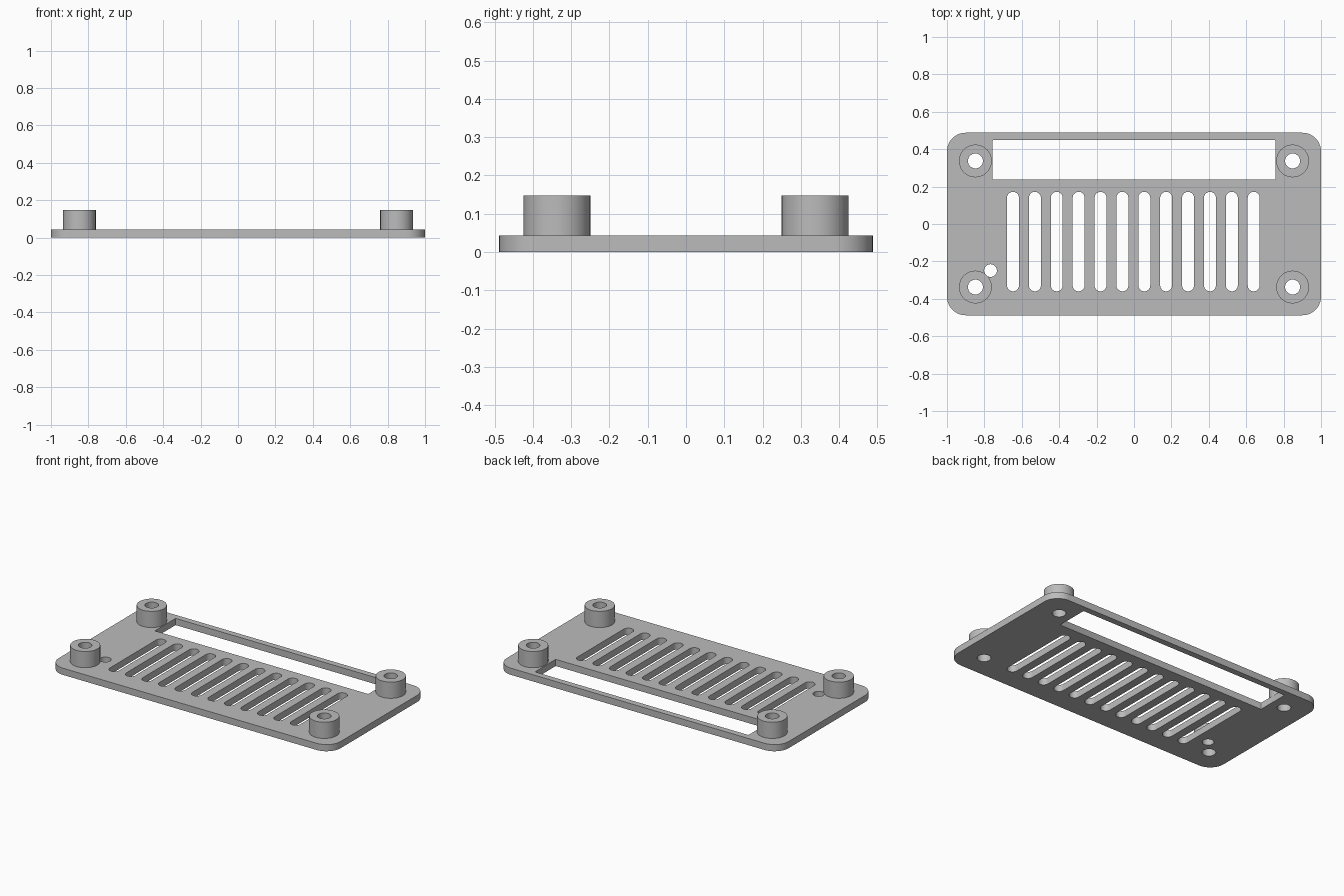
import bpy, bmesh
from math import pi, sin, cos, radians

cube = bpy.data.objects.get("Cube")
if cube:
    bpy.data.objects.remove(cube)

grey = bpy.data.materials.new("plain grey")
grey.use_nodes = True
colour = (0.5, 0.5, 0.5, 1)
grey.diffuse_color = colour
grey.node_tree.nodes["Principled BSDF"].inputs["Base Color"].default_value = colour

PLATE_TOP, BOSS_TOP = 0.043, 0.147
BOSS_X, BOSS_Y, BOSS_R, SCREW_R = 0.848, 0.337, 0.0875, 0.04


def rounded(cx, cy, w, h, r, steps=10):
    """Outline of a rounded rectangle; a circle when w = h = 2r."""
    pts = []
    for q, (sx, sy) in enumerate([(1, 1), (-1, 1), (-1, -1), (1, -1)]):
        for i in range(steps + 1):
            a = (q + i / steps) * pi / 2
            p = (cx + sx * (w / 2 - r) + r * cos(a), cy + sy * (h / 2 - r) + r * sin(a))
            if not pts or abs(p[0] - pts[-1][0]) + abs(p[1] - pts[-1][1]) > 1e-5:
                pts.append(p)
    if abs(pts[0][0] - pts[-1][0]) + abs(pts[0][1] - pts[-1][1]) < 1e-5:
        pts.pop()
    return pts


def circle(cx, cy, r):
    return rounded(cx, cy, 2 * r, 2 * r, r)


def extrude(name, outlines, z0, z1):
    """Filled outline with holes, extruded from z0 to z1."""
    curve = bpy.data.curves.new(name, "CURVE")
    curve.dimensions = "2D"
    curve.fill_mode = "BOTH"
    curve.extrude = (z1 - z0) / 2
    for pts in outlines:
        spline = curve.splines.new("POLY")
        spline.points.add(len(pts) - 1)
        for point, (x, y) in zip(spline.points, pts):
            point.co = (x, y, 0, 1)
        spline.use_cyclic_u = True
    temp = bpy.data.objects.new(name + " outline", curve)
    bpy.context.collection.objects.link(temp)
    bpy.context.view_layer.update()
    depsgraph = bpy.context.evaluated_depsgraph_get()
    mesh = bpy.data.meshes.new_from_object(temp.evaluated_get(depsgraph))
    bpy.data.objects.remove(temp)

    # Weld the caps to the walls
    bm = bmesh.new()
    bm.from_mesh(mesh)
    bmesh.ops.remove_doubles(bm, verts=bm.verts, dist=1e-5)
    bmesh.ops.translate(bm, verts=bm.verts, vec=(0, 0, (z0 + z1) / 2))
    bmesh.ops.recalc_face_normals(bm, faces=bm.faces)
    bm.to_mesh(mesh)
    bm.free()
    mesh.materials.clear()
    mesh.materials.append(grey)
    obj = bpy.data.objects.new(name, mesh)
    bpy.context.collection.objects.link(obj)
    bpy.ops.object.select_all(action="DESELECT")
    obj.select_set(True)
    bpy.context.view_layer.objects.active = obj
    bpy.ops.object.shade_smooth_by_angle(angle=radians(30))
    return obj


corners = [(sx, sy) for sx in (-1, 1) for sy in (-1, 1)]

# Plate with window, vent slots, indicator hole and screw holes
outlines = [rounded(0, 0, 2, 0.976, 0.1),
            rounded(0, 0.344, 1.514, 0.21, 0.005, 3),
            circle(-0.767, -0.249, 0.034)]
outlines += [rounded(-0.647 + 0.117 * i, -0.094, 0.064, 0.532, 0.032) for i in range(12)]
outlines += [circle(sx * BOSS_X, sy * BOSS_Y, SCREW_R) for sx, sy in corners]
extrude("plate", outlines, 0, PLATE_TOP)

# Screw bosses
for sx, sy in corners:
    name = ("back" if sy > 0 else "front") + ("_left" if sx > 0 else "_right") + "_boss"
    x, y = sx * BOSS_X, sy * BOSS_Y
    extrude(name, [circle(x, y, BOSS_R), circle(x, y, SCREW_R)], PLATE_TOP, BOSS_TOP)
